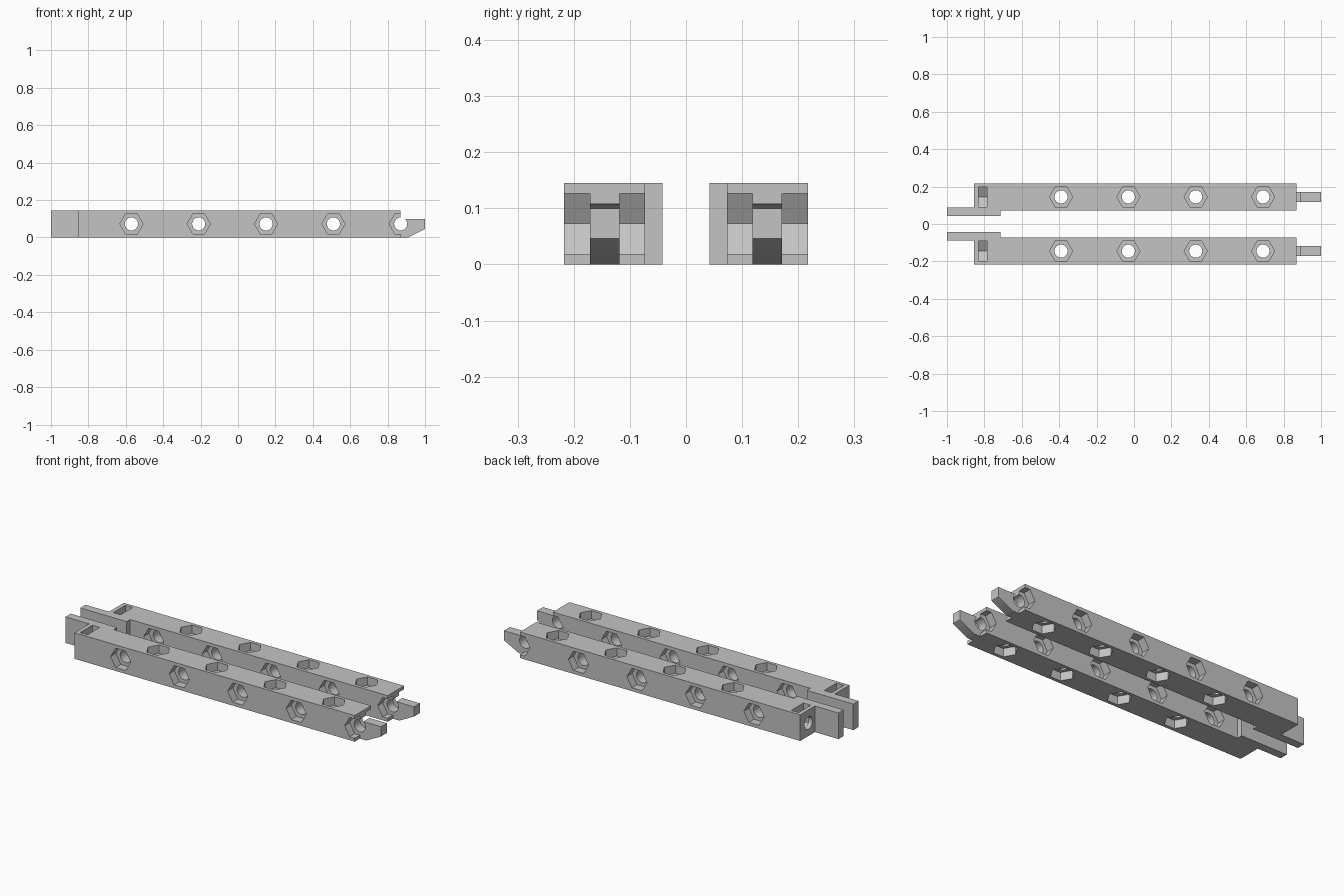
import bpy, bmesh, math

cube = bpy.data.objects.get("Cube")
if cube:
    bpy.data.objects.remove(cube, do_unlink=True)

grey = bpy.data.materials.new("plain grey")
grey.use_nodes = True
grey.diffuse_color = (0.55, 0.55, 0.55, 1)
grey.node_tree.nodes["Principled BSDF"].inputs["Base Color"].default_value = (0.55, 0.55, 0.55, 1)

# Main sizes of one rail
HEIGHT = 0.145
IN, OUT = 0.073, 0.217
MID_Y, MID_Z = (IN + OUT) / 2, HEIGHT / 2
END = 0.87
WEB = 0.0265       # half thickness left between nut pockets
NUT, BOLT = 0.062, 0.035
OVER = 0.02

AXES = {
    "X": lambda a, b, h: (h, a, b),
    "Y": lambda a, b, h: (a, h, b),
    "Z": lambda a, b, h: (a, b, h),
}


def prism(bm, points, axis, low, high):
    """Extrude a flat outline along an axis."""
    place = AXES[axis]
    rings = [[bm.verts.new(place(a, b, h)) for a, b in points] for h in (low, high)]
    n = len(points)
    bm.faces.new(rings[0])
    bm.faces.new(rings[1][::-1])
    for i in range(n):
        j = (i + 1) % n
        bm.faces.new((rings[0][j], rings[0][i], rings[1][i], rings[1][j]))


def ring(a, b, radius, sides):
    return [(a + radius * math.cos(math.tau * i / sides),
             b + radius * math.sin(math.tau * i / sides)) for i in range(sides)]


def make_object(name, bm):
    bmesh.ops.recalc_face_normals(bm, faces=bm.faces)
    mesh = bpy.data.meshes.new(name)
    bm.to_mesh(mesh)
    bm.free()
    mesh.materials.append(grey)
    obj = bpy.data.objects.new(name, mesh)
    bpy.context.scene.collection.objects.link(obj)
    return obj


def finish(obj, cutters):
    """Cut, mirror to the other rail and bake the result."""
    for cutter in cutters:
        mod = obj.modifiers.new("cut", "BOOLEAN")
        mod.operation, mod.solver, mod.object = "DIFFERENCE", "EXACT", cutter
    mirror = obj.modifiers.new("pair", "MIRROR")
    mirror.use_axis = (False, True, False)
    mirror.use_mirror_merge = False
    graph = bpy.context.evaluated_depsgraph_get()
    baked = bpy.data.meshes.new_from_object(obj.evaluated_get(graph))
    obj.modifiers.clear()
    obj.data = baked
    bpy.ops.object.select_all(action="DESELECT")
    obj.select_set(True)
    bpy.context.view_layer.objects.active = obj
    bpy.ops.object.shade_smooth_by_angle(angle=math.radians(30))


# Rail with its offset rear arm
bm = bmesh.new()
prism(bm, [(-1, 0.042), (-0.715, 0.042), (-0.715, IN), (END, IN), (END, OUT),
           (-0.855, OUT), (-0.855, 0.088), (-1, 0.088)], "Z", 0, HEIGHT)
rails = make_object("rails", bm)

# Tapered hook at the end of each rail
bm = bmesh.new()
prism(bm, [(END, 0), (0.91, 0), (1, 0.046), (1, 0.1), (END, 0.1)],
      "Y", MID_Y - WEB, MID_Y + WEB)
hooks = make_object("end_hooks", bm)

# Hexagonal pockets on opposite sides, and bolt holes through the web
pockets, holes = bmesh.new(), bmesh.new()
for axis, first, count, mid, centre, low, high in (
        ("Y", -0.57, 5, MID_Z, MID_Y, IN, OUT),
        ("Z", -0.39, 4, MID_Y, MID_Z, 0, HEIGHT)):
    for i in range(count):
        x = first + 0.36 * i
        nut = ring(x, mid, NUT, 6)
        prism(pockets, nut, axis, low - OVER, centre - WEB)
        prism(pockets, nut, axis, centre + WEB, high + OVER)
        prism(holes, ring(x, mid, BOLT, 32), axis, low - OVER, high + OVER)

# Drop-in nut slot with a pointed floor, and the hole in the rear end
flat = NUT * math.cos(math.pi / 6)
prism(pockets, [(MID_Y - flat, HEIGHT + OVER), (MID_Y - flat, MID_Z - NUT / 2),
                (MID_Y, MID_Z - NUT), (MID_Y + flat, MID_Z - NUT / 2),
                (MID_Y + flat, HEIGHT + OVER)], "X", -0.832, -0.787)
prism(holes, ring(MID_Y, MID_Z, BOLT, 32), "X", -0.9, -0.72)

pocket_cutter = make_object("pocket_cutter", pockets)
hole_cutter = make_object("hole_cutter", holes)
pocket_cutter.hide_render = hole_cutter.hide_render = True

finish(rails, [pocket_cutter, hole_cutter])
finish(hooks, [hole_cutter])

for cutter in (pocket_cutter, hole_cutter):
    bpy.data.objects.remove(cutter, do_unlink=True)
